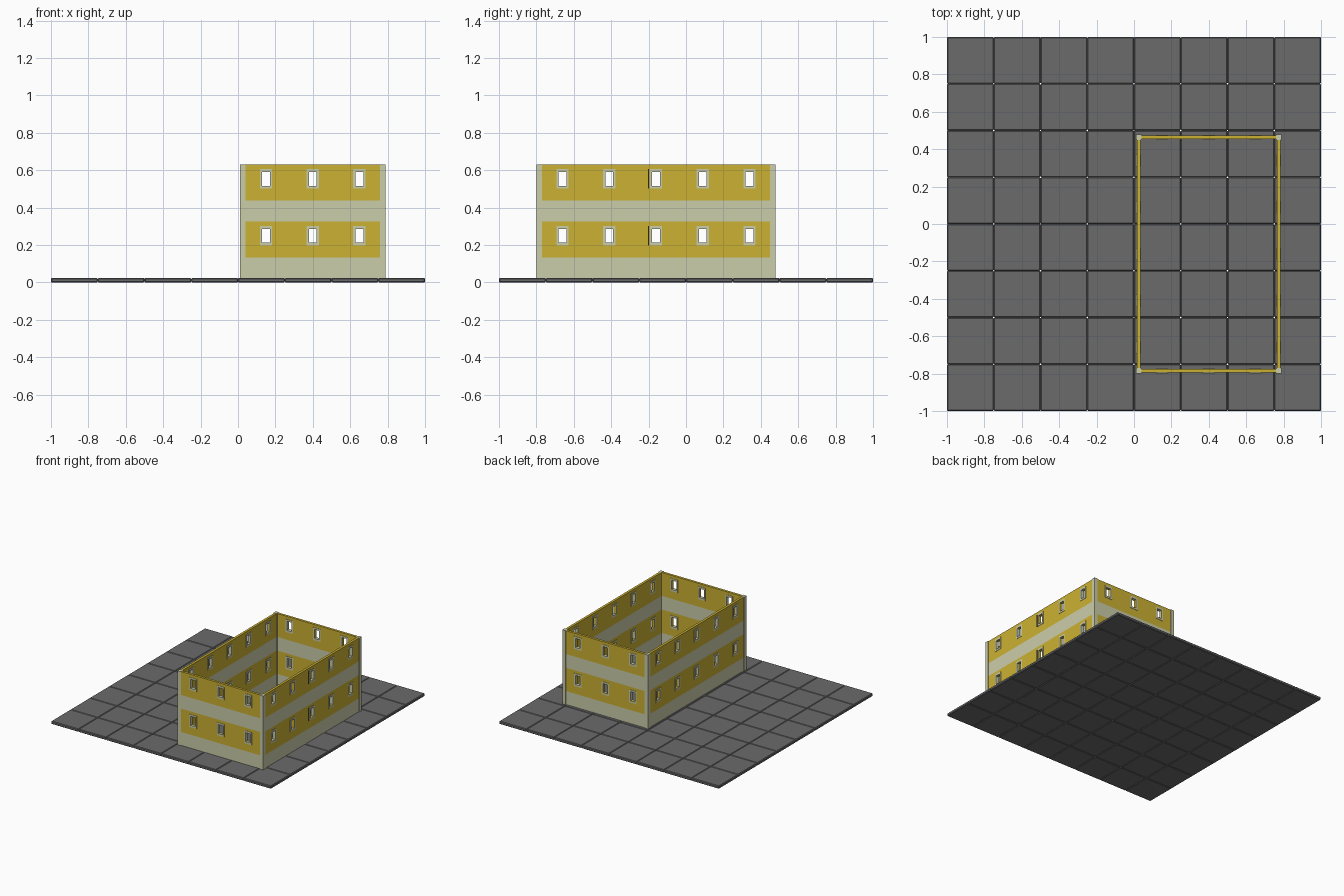
import bpy, bmesh
from mathutils import Matrix, Vector

if "Cube" in bpy.data.objects:
    bpy.data.objects.remove(bpy.data.objects["Cube"])


def material(name, rgb):
    m = bpy.data.materials.new(name)
    m.diffuse_color = (*rgb, 1)
    m.use_nodes = True
    m.node_tree.nodes["Principled BSDF"].inputs["Base Color"].default_value = m.diffuse_color
    return m


GREY = material("paving grey", (0.145, 0.145, 0.145))
YELLOW = material("wall yellow", (0.60, 0.44, 0.032))
PALE = material("pale trim", (0.60, 0.61, 0.40))
DARK = material("dark slot", (0.02, 0.02, 0.02))

# Building layout
X0, X1, Y0, Y1 = 0.025, 0.774, -0.785, 0.464
Z0, FLOOR, BAND = 0.022, 0.304, 0.112
THICK = 0.02
WIN_Z = 0.228              # window centre above the floor base
HOLE = (0.021, 0.037)      # half size of the opening
FRAME = (0.033, 0.052)     # half size of the frame


def add_box(bm, lo, hi):
    lo, hi = Vector(lo), Vector(hi)
    mat = Matrix.Translation((lo + hi) / 2) @ Matrix.Diagonal((*(hi - lo), 1))
    bmesh.ops.create_cube(bm, size=1, matrix=mat)


def finish(bm, name, mats):
    me = bpy.data.meshes.new(name)
    bm.to_mesh(me)
    bm.free()
    ob = bpy.data.objects.new(name, me)
    bpy.context.collection.objects.link(ob)
    for m in mats:
        me.materials.append(m)
    return ob


# Paving: one bevelled tile arrayed 8 by 8
bm = bmesh.new()
add_box(bm, (-1, -1, 0), (-0.75, -0.75, Z0 + 0.002))
tiles = finish(bm, "paving_tiles", [GREY])
bev = tiles.modifiers.new("bevel", 'BEVEL')
bev.width, bev.segments = 0.005, 1
for axis in range(2):
    arr = tiles.modifiers.new("array", 'ARRAY')
    arr.count = 8
    arr.use_relative_offset = False
    arr.use_constant_offset = True
    arr.constant_offset_displace = [0.25 if i == axis else 0 for i in range(3)]


def build_wall(name, origin, along, length, bays):
    """Wall in local u (along), v (through), z, with openings and frames."""
    bay = length / bays
    centres = [bay * (i + 0.5) for i in range(bays)]
    bases = [Z0, Z0 + FLOOR]
    us = [0.0, length] + [c + s * HOLE[0] for c in centres for s in (-1, 1)]
    zs = [Z0, Z0 + 2 * FLOOR]
    for b in bases:
        zs += [b + BAND, b + WIN_Z - HOLE[1], b + WIN_Z + HOLE[1]]
    zs.append(bases[1])
    us, zs = sorted(us), sorted(zs)

    side = Vector((-along[1], along[0], 0))
    frame_mat = Matrix((along, side, (0, 0, 1))).transposed().to_4x4()
    frame_mat.translation = origin

    # Wall grid with the openings left out, bands coloured by height
    bm = bmesh.new()
    grid = [[bm.verts.new((u, 0, z)) for z in zs] for u in us]
    for i in range(len(us) - 1):
        for j in range(len(zs) - 1):
            u, z = (us[i] + us[i + 1]) / 2, (zs[j] + zs[j + 1]) / 2
            if any(abs(u - c) < HOLE[0] for c in centres) and \
               any(abs(z - b - WIN_Z) < HOLE[1] for b in bases):
                continue
            f = bm.faces.new((grid[i][j], grid[i + 1][j],
                              grid[i + 1][j + 1], grid[i][j + 1]))
            f.material_index = 1 if (z - Z0) % FLOOR < BAND else 0
    wall = finish(bm, name, [YELLOW, PALE])
    wall.matrix_world = frame_mat
    sol = wall.modifiers.new("thickness", 'SOLIDIFY')
    sol.thickness, sol.offset = THICK, 0

    # Window surrounds
    bm = bmesh.new()
    d = THICK / 2 + 0.003
    for c in centres:
        for b in bases:
            z = b + WIN_Z
            for s in (-1, 1):
                a, e = sorted((s * HOLE[0], s * FRAME[0]))
                add_box(bm, (c + a, -d, z - FRAME[1]), (c + e, d, z + FRAME[1]))
                a, e = sorted((s * HOLE[1], s * FRAME[1]))
                add_box(bm, (c - HOLE[0], -d, z + a), (c + HOLE[0], d, z + e))
    frames = finish(bm, name + "_window_frames", [PALE])
    frames.matrix_world = frame_mat


W, L = X1 - X0, Y1 - Y0
build_wall("front_wall", (X0, Y0, 0), (1, 0, 0), W, 3)
build_wall("right_wall", (X1, Y0, 0), (0, 1, 0), L, 5)
build_wall("back_wall", (X1, Y1, 0), (-1, 0, 0), W, 3)
build_wall("left_wall", (X0, Y1, 0), (0, -1, 0), L, 5)

# Corner posts
bm = bmesh.new()
for x in (X0, X1):
    for y in (Y0, Y1):
        add_box(bm, (x - 0.015, y - 0.015, Z0),
                (x + 0.015, y + 0.015, Z0 + 2 * FLOOR + 0.001))
finish(bm, "corner_posts", [PALE])

# Narrow dark slots beside the middle windows of the right wall
bm = bmesh.new()
for b in (Z0, Z0 + FLOOR):
    z = b + WIN_Z
    add_box(bm, (X1 + 0.008, -0.203, z - FRAME[1]),
            (X1 + 0.012, -0.198, z + FRAME[1]))
finish(bm, "dark_slots", [DARK])
